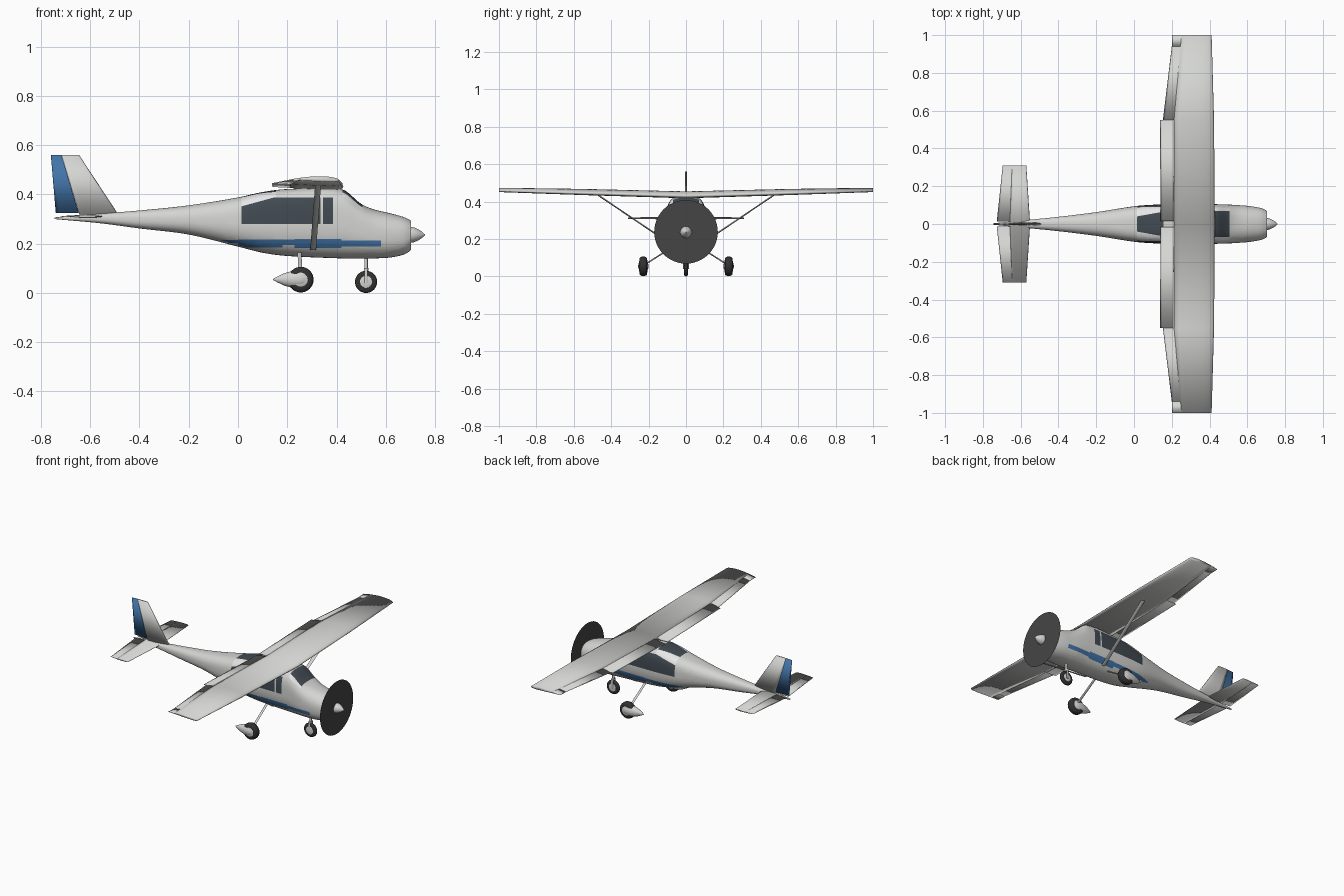
import bpy, bmesh, math
from mathutils import Matrix, Vector

if "Cube" in bpy.data.objects:
    bpy.data.objects.remove(bpy.data.objects["Cube"])


def material(name, rgb):
    m = bpy.data.materials.new(name)
    m.use_nodes = True
    m.diffuse_color = (*rgb, 1)
    m.node_tree.nodes["Principled BSDF"].inputs["Base Color"].default_value = (*rgb, 1)
    return m


WHITE = material("off_white_paint", (0.66, 0.67, 0.65))
FRAME = material("bright_white_frame", (0.95, 0.95, 0.95))
BLUE = material("blue_paint", (0.055, 0.175, 0.39))
GLASS = material("dark_glass", (0.053, 0.069, 0.084))
DISC = material("propeller_grey", (0.06, 0.06, 0.06))
TYRE = material("tyre_black", (0.03, 0.03, 0.03))


def finish(name, bm, mats, mirror=False, angle=40):
    bmesh.ops.remove_doubles(bm, verts=bm.verts, dist=1e-5)
    bmesh.ops.recalc_face_normals(bm, faces=bm.faces)
    me = bpy.data.meshes.new(name)
    bm.to_mesh(me)
    bm.free()
    ob = bpy.data.objects.new(name, me)
    bpy.context.collection.objects.link(ob)
    for m in mats:
        me.materials.append(m)
    if mirror:
        ob.modifiers.new("other_side", 'MIRROR').use_axis = (False, True, False)
    bpy.ops.object.select_all(action='DESELECT')
    ob.select_set(True)
    bpy.context.view_layer.objects.active = ob
    bpy.ops.object.shade_smooth_by_angle(angle=math.radians(angle))


def loft(rings):
    bm = bmesh.new()
    loops = [[bm.verts.new(p) for p in r] for r in rings]
    n = len(loops[0])
    for a, b in zip(loops, loops[1:]):
        for i in range(n):
            j = (i + 1) % n
            bm.faces.new((a[i], a[j], b[j], b[i]))
    bm.faces.new(loops[0])
    bm.faces.new(loops[-1])
    return bm


def lerp(a, b, t):
    return a + (b - a) * t


def smooth_at(rows, x):
    """Smooth curve through rows of (x, values...)."""
    k = max(i for i in range(len(rows) - 1) if rows[i][0] <= x + 1e-9)
    a, b = rows[k], rows[k + 1]
    p, q = rows[max(k - 1, 0)], rows[min(k + 2, len(rows) - 1)]
    h = b[0] - a[0]
    t = (x - a[0]) / h
    out = []
    for c in range(1, len(a)):
        m0 = (b[c] - p[c]) / (b[0] - p[0]) * h
        m1 = (q[c] - a[c]) / (q[0] - a[0]) * h
        out.append((2*t**3 - 3*t*t + 1) * a[c] + (t**3 - 2*t*t + t) * m0
                   + (3*t*t - 2*t**3) * b[c] + (t**3 - t*t) * m1)
    return out


def hull_ring(x, bottom, top, width, upper_power, n=48):
    """Rounded section whose upper half can be boxier than its lower half."""
    ring = []
    for i in range(n):
        a = math.tau * (i + 0.5) / n
        c, s = math.cos(a), math.sin(a)
        e = 2 / (upper_power if s > 0 else 2.4)
        ring.append((x, width * math.copysign(abs(c) ** e, c),
                     (bottom + top) / 2 + (top - bottom) / 2 * math.copysign(abs(s) ** e, s)))
    return ring


# Fuselage shell: x, bottom, top, half width, boxiness of the upper half
stations = [(-.745, .3, .307, .004, 2.4), (-.56, .283, .322, .022, 2.4),
            (-.4, .262, .335, .038, 2.4), (-.2, .237, .356, .063, 2.4),
            (0, .188, .388, .094, 3), (.1, .163, .41, .102, 3.4), (.2, .15, .422, .105, 3.4),
            (.42, .14, .422, .105, 3.4), (.5, .139, .362, .103, 3.3), (.55, .14, .34, .1, 2.7),
            (.62, .144, .323, .094, 2.4), (.68, .158, .306, .082, 2.4), (.703, .175, .293, .07, 2.4)]
count = 96
xs = [lerp(-.745, .703, i / count) for i in range(count + 1)]
bm = loft([hull_ring(x, *smooth_at(stations, x)) for x in xs])

stripes = [(-.07, .0, .203, .215), (.0, .18, .185, .217), (.18, .23, .195, .217),
           (.23, .42, .182, .22), (.42, .58, .189, .213)]
windows = [(.015, .335, .28, .388), (.345, .385, .28, .388)]
# Upper panes: rear and front end of the lower edge, half widths of the glass there
panes = [(Vector((.015, 0, .352)), Vector((.155, 0, .39)), .04, .065),
         (Vector((.425, 0, .394)), Vector((.505, 0, .338)), .07, .07)]

# Score window and stripe borders into the shell
cuts = []
for a, b, wa, wb in panes:
    cuts += [(a, (1, 0, 0)), (b, (1, 0, 0)), (a, (b - a).cross(Vector((0, 1, 0))))]
    cuts += [((a.x, s * wa, 0), (s * (wa - wb), b.x - a.x, 0)) for s in (-1, 1)]
for x0, x1, z0, z1 in stripes + windows:
    cuts += [((x, 0, 0), (1, 0, 0)) for x in (x0, x1)]
    cuts += [((0, 0, z), (0, 0, 1)) for z in (z0, z1)]
for co, no in cuts:
    bmesh.ops.bisect_plane(bm, geom=bm.verts[:] + bm.edges[:] + bm.faces[:],
                           dist=1e-5, plane_co=co, plane_no=no)


def inside(p, boxes):
    return any(x0 < p.x < x1 and z0 < p.z < z1 for x0, x1, z0, z1 in boxes)


for f in bm.faces:
    p = f.calc_center_median()
    if inside(p, stripes) and abs(p.y) > .04:
        f.material_index = 1
    elif inside(p, windows) and abs(p.y) > .03:
        f.material_index = 2
    # White frame along the pane edges, dark glass between
    for a, b, wa, wb in panes:
        t = (p.x - a.x) / (b.x - a.x)
        if 0 < t < 1 and p.z > lerp(a.z, b.z, t):
            f.material_index = 2 if abs(p.y) < lerp(wa, wb, t) else 3
finish("fuselage", bm, [WHITE, BLUE, GLASS, FRAME])


def foil(le, te, t0, t1, thick, camber=0.0, n=10):
    """Closed section as (x, offset) pairs between two chord fractions."""
    upper, lower = [], []
    for i in range(n + 1):
        t = lerp(t0, t1, (i / n) ** 1.6)
        half = 5 * thick * (.2969 * math.sqrt(t) - .126 * t - .3516 * t**2 + .2843 * t**3 - .1036 * t**4)
        x, c = lerp(le, te, t), le - te
        mid = camber * 4 * t * (1 - t)
        upper.append((x, c * (mid + half)))
        lower.append((x, c * (mid - half)))
    return upper + lower[::-1]


# Wing with flaps, ailerons and tips; soft shading runs over the end caps
def wing_piece(name, ends, t0, t1):
    rings = []
    for y, te in ends:
        le = .428 - .004 * y - .013 * y**3
        z = lerp(.43, .458, y)
        rings.append([(x, y, z + o) for x, o in foil(le, te, t0, t1, lerp(.125, .105, y), .025)])
    finish(name, loft(rings), [WHITE], mirror=True, angle=100)


wing_piece("wing", [(0, .14), (.55, .143), (1, .2)], 0, .755)
wing_piece("flap", [(.015, .14), (.55, .138)], .752, 1)
wing_piece("aileron", [(.551, .153), (.94, .2)], .748, 1)
wing_piece("wing_tip", [(.941, .2), (1, .2)], .752, 1)


# Tail surfaces
def tail_piece(name, t0, t1, y0=0.0):
    rings = []
    for y in (y0, .31):
        k = y / .31
        rings.append([(x, y, .311 + o) for x, o in
                      foil(lerp(-.55, -.57, k), lerp(-.728, -.695, k), t0, t1, .075)])
    finish(name, loft(rings), [WHITE], mirror=True, angle=100)


def fin_piece(name, mat, t0, t1, z0):
    rings = []
    for z in (z0, .56):
        k = (z - .325) / .235
        rings.append([(x, o, z) for x, o in
                      foil(lerp(-.49, -.645, k), lerp(-.74, -.76, k), t0, t1, .07)])
    finish(name, loft(rings), [mat], angle=100)


tail_piece("tailplane", 0, .605)
tail_piece("elevator", .603, 1, .012)
fin_piece("fin", WHITE, 0, .625, .312)
fin_piece("rudder", BLUE, .627, 1, .325)


# Wing struts and gear legs
def rod(name, p, q, a, b, mirror=True):
    ring = [(a * math.cos(math.tau * i / 12), b * math.sin(math.tau * i / 12)) for i in range(12)]
    finish(name, loft([[(e[0] + u, e[1] + v, e[2]) for u, v in ring] for e in (p, q)]), [WHITE], mirror)


rod("wing_strut", (.325, .475, .438), (.305, .085, .175), .012, .007)
rod("main_gear_leg", (.25, .06, .165), (.253, .222, .062), .008, .007)
rod("nose_gear_leg", (.52, 0, .16), (.52, 0, .09), .007, .007, False)
rod("nose_fork", (.52, .0135, .1), (.52, .0135, .04), .006, .0025)
rod("nose_fork_bridge", (.52, 0, .102), (.52, 0, .092), .009, .016, False)


def revolve(name, profile, y, z, squash=1, mirror=False):
    """Body of revolution along x from (x, radius) pairs."""
    rings = [[(x, y + squash * r * math.cos(math.tau * i / 24), z + r * math.sin(math.tau * i / 24))
              for i in range(24)] for x, r in profile]
    finish(name, loft(rings), [WHITE], mirror)


revolve("wheel_fairing", [(.142, .002), (.16, .012), (.19, .026), (.22, .034), (.25, .035),
                          (.268, .032), (.28, .025), (.288, .001)], .228, .055, .8, True)
revolve("spinner", [(.7, .032), (.715, .03), (.733, .022), (.748, .012), (.76, .001)], 0, .236)


# Wheels: rounded tyre with a hub standing just proud of it
def wheel(name, x, y, z, radius, half, mirror):
    for part, mat, r0, r1, w in (("tyre", TYRE, radius * .6, radius, half),
                                 ("hub", WHITE, radius * .5, radius * .58, half + .002)):
        rings = []
        for i in range(9):
            a = math.pi * i / 8
            r = lerp(r0, r1, math.sin(a) ** .5 if 0 < i < 8 else 0)
            rings.append([(x + r * math.cos(math.tau * j / 32), y - w * math.cos(a),
                           z + r * math.sin(math.tau * j / 32)) for j in range(32)])
        finish(name + "_" + part, loft(rings), [mat], mirror)


wheel("main_wheel", .255, .228, .054, .052, .021, True)
wheel("nose_wheel", .52, 0, .045, .045, .01, False)

# Spinning propeller disc, a single flat sheet
bm = bmesh.new()
bmesh.ops.create_circle(bm, cap_ends=True, segments=48, radius=.17,
                        matrix=Matrix.Translation((.706, 0, .238)) @ Matrix.Rotation(math.pi / 2, 4, 'Y'))
finish("propeller_disc", bm, [DISC])
